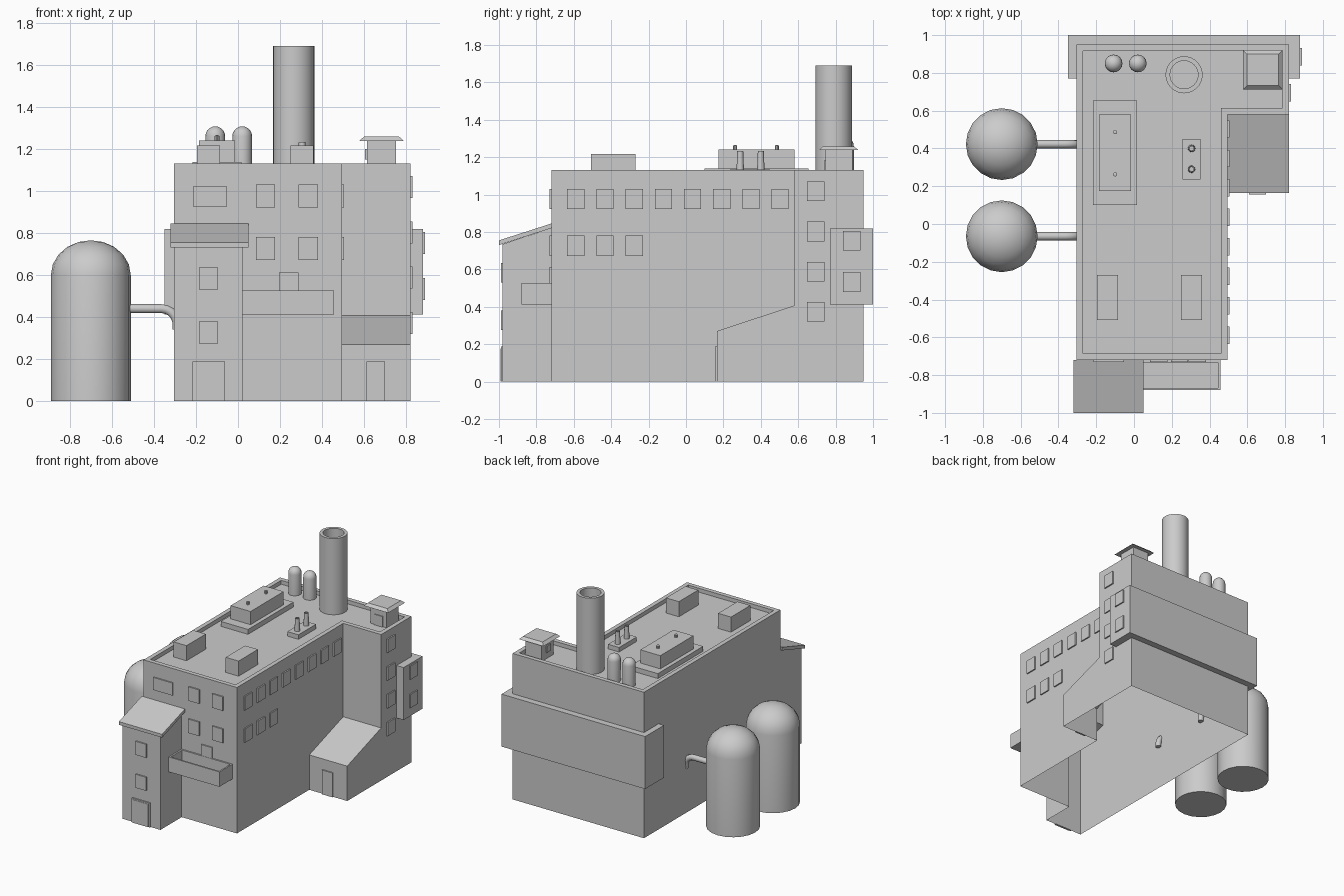
import bpy, bmesh, math
from mathutils import Vector

if "Cube" in bpy.data.objects:
    bpy.data.objects.remove(bpy.data.objects["Cube"])


def finish(name, bm, smooth=False):
    bmesh.ops.recalc_face_normals(bm, faces=bm.faces)
    me = bpy.data.meshes.new(name)
    bm.to_mesh(me)
    bm.free()
    ob = bpy.data.objects.new(name, me)
    bpy.context.collection.objects.link(ob)
    if smooth:
        bpy.ops.object.select_all(action='DESELECT')
        bpy.context.view_layer.objects.active = ob
        ob.select_set(True)
        bpy.ops.object.shade_smooth_by_angle(angle=math.radians(35))
    return ob


def prism_bm(pts, axis, a, b):
    """Extrude a polygon along z (points are x, y) or x (points are y, z)."""
    bm = bmesh.new()
    put = (lambda p, t: (p[0], p[1], t)) if axis == 'z' else (lambda p, t: (t, p[0], p[1]))
    face = bm.faces.new([bm.verts.new(put(p, a)) for p in pts])
    ext = bmesh.ops.extrude_face_region(bm, geom=[face])
    move = Vector(put((0, 0), b - a))
    for v in ext['geom']:
        if isinstance(v, bmesh.types.BMVert):
            v.co += move
    bmesh.ops.recalc_face_normals(bm, faces=bm.faces)
    return bm


def prism(name, pts, axis, a, b):
    return finish(name, prism_bm(pts, axis, a, b))


def rect(x0, x1, y0, y1):
    return [(x0, y0), (x1, y0), (x1, y1), (x0, y1)]


def box(name, x0, x1, y0, y1, z0, z1):
    return prism(name, rect(x0, x1, y0, y1), 'z', z0, z1)


def tray(name, pts, z0, z1, wall, floor_z):
    """Prism whose top is sunk to leave a rim."""
    bm = prism_bm(pts, 'z', z0, z1)
    bm.faces.ensure_lookup_table()
    top = max(bm.faces, key=lambda f: f.calc_center_median().z)
    bmesh.ops.inset_region(bm, faces=[top], thickness=wall, use_even_offset=True)
    ext = bmesh.ops.extrude_face_region(bm, geom=[top])
    for v in ext['geom']:
        if isinstance(v, bmesh.types.BMVert):
            v.co.z = floor_z
    if top.is_valid:
        bmesh.ops.delete(bm, geom=[top], context='FACES_ONLY')
    return finish(name, bm)


def lathe(name, x, y, profile, n):
    """Revolve (radius, z) points around a vertical axis."""
    bm = bmesh.new()
    rings = []
    for r, z in profile:
        if r == 0:
            rings.append([bm.verts.new((x, y, z))] * n)
        else:
            rings.append([bm.verts.new((x + r * math.cos(2 * math.pi * i / n),
                                        y + r * math.sin(2 * math.pi * i / n), z)) for i in range(n)])
    for a, b in zip(rings, rings[1:]):
        for i in range(n):
            j = (i + 1) % n
            quad = list(dict.fromkeys((a[i], a[j], b[j], b[i])))
            bm.faces.new(quad)
    return finish(name, bm, True)


def dome_tank(name, x, y, r, z0, shoulder, top, n):
    arc = [(r * math.cos(k * math.pi / 10), shoulder + (top - shoulder) * math.sin(k * math.pi / 10))
           for k in range(5)]
    lathe(name, x, y, [(0, z0), (r, z0)] + arc + [(0, top)], n)


P = 0.01  # how far windows and doors stand proud


def front_panel(name, x0, x1, z0, z1, y):
    box(name, x0, x1, y - P, y + 0.004, z0, z1)


def side_panel(name, y0, y1, z0, z1, x):
    box(name, x - 0.004, x + P, y0, y1, z0, z1)


# Building shell: L-shaped block with parapet, joined to stair tower and annex, open below
outline = [(-0.305, -0.72), (0.495, -0.72), (0.495, 0.58), (0.82, 0.58), (0.82, 0.95), (-0.305, 0.95)]
body = tray("main_building", outline, 0, 1.13, 0.034, 1.10)
tower = prism("stair_tower", [(-0.98, 0), (-0.6, 0), (-0.6, 0.82), (-0.72, 0.82), (-0.98, 0.735)],
              'x', -0.305, 0.022)
annex = prism("annex", [(0.165, 0), (0.7, 0), (0.7, 0.407), (0.58, 0.407), (0.165, 0.27)],
              'x', 0.40, 0.82)
bpy.context.view_layer.objects.active = body
for part in (tower, annex):
    m = body.modifiers.new("join", 'BOOLEAN')
    m.operation, m.solver, m.object = 'UNION', 'EXACT', part
    bpy.ops.object.modifier_apply(modifier=m.name)
    bpy.data.objects.remove(part)
bm = bmesh.new()
bm.from_mesh(body.data)
floor = [f for f in bm.faces if max(v.co.z for v in f.verts) < 0.001]
bmesh.ops.delete(bm, geom=floor, context='FACES')
bm.to_mesh(body.data)
bm.free()

# Tower roof, rear wraparound storey, balcony
prism("tower_roof", [(-1.0, 0.73), (-0.72, 0.82), (-0.72, 0.845), (-1.0, 0.755)], 'x', -0.32, 0.05)
box("rear_bay", -0.35, 0.88, 0.77, 1.0, 0.412, 0.818)
tray("balcony", rect(0.022, 0.457, -0.88, -0.72), 0.412, 0.527, 0.012, 0.425)

# Front windows and doors
for z in (0.922, 0.672):
    for x in (0.085, 0.288):
        front_panel("front_window", x, x + 0.092, z, z + 0.108, -0.72)
front_panel("wide_window", -0.215, -0.052, 0.925, 1.022, -0.72)
front_panel("balcony_door", 0.195, 0.287, 0.42, 0.612, -0.72)
for z in (0.275, 0.53):
    front_panel("tower_window", -0.185, -0.095, z, z + 0.105, -0.98)
front_panel("tower_door_frame", -0.217, -0.062, 0, 0.188, -0.98)
front_panel("tower_door", -0.205, -0.075, 0, 0.178, -0.983)
front_panel("annex_door", 0.61, 0.70, 0, 0.188, 0.165)

# Right side windows
for i in range(8):
    y = -0.635 + i * 0.156
    side_panel("side_window", y, y + 0.092, 0.922, 1.03, 0.495)
    if i < 3:
        side_panel("side_window", y, y + 0.092, 0.672, 0.78, 0.495)
for z in (0.965, 0.75, 0.535, 0.32):
    side_panel("wing_window", 0.648, 0.74, z, z + 0.105, 0.82)
for z in (0.70, 0.48):
    side_panel("bay_window", 0.84, 0.932, z, z + 0.105, 0.88)

# Rooftop units
for x in (-0.196, 0.25):
    box("roof_box", x, x + 0.11, -0.507, -0.27, 1.10, 1.217)
box("unit_base", -0.217, 0.016, 0.10, 0.655, 1.10, 1.138)
box("unit", -0.186, -0.015, 0.175, 0.58, 1.13, 1.24)
for y in (0.263, 0.486):
    lathe("unit_peg", -0.10, y, [(0.011, 1.235), (0.011, 1.262), (0, 1.266)], 10)
box("vent_base", 0.258, 0.353, 0.235, 0.45, 1.10, 1.135)
for y in (0.29, 0.40):
    lathe("vent_pipe", 0.305, y, [(0.02, 1.13), (0.016, 1.232), (0.011, 1.232), (0.011, 1.18), (0, 1.18)], 12)
for x in (-0.108, 0.02):
    dome_tank("roof_tank", x, 0.85, 0.047, 1.10, 1.26, 1.307, 16)

# Chimney
lathe("chimney", 0.265, 0.79, [(0.098, 1.10), (0.098, 1.69), (0.074, 1.69), (0.074, 1.5), (0, 1.5)], 32)

# Rooftop hut with tapered roof
box("hut", 0.613, 0.752, 0.745, 0.89, 1.10, 1.24)
front_panel("hut_door", 0.647, 0.72, 1.10, 1.182, 0.748)
side_panel("hut_window", 0.79, 0.84, 1.15, 1.20, 0.607)
bm = prism_bm(rect(0.578, 0.787, 0.713, 0.92), 'z', 1.238, 1.258)
for v in bm.verts:
    if v.co.z > 1.25:
        v.co.x = 0.6825 + (v.co.x - 0.6825) * 0.8
        v.co.y = 0.8165 + (v.co.y - 0.8165) * 0.8
finish("hut_roof", bm)

# Ground tanks with elbow pipes into the wall
for y in (0.423, -0.065):
    dome_tank("storage_tank", -0.70, y, 0.19, 0, 0.60, 0.765, 20)
    path = [(-0.56, 0.44)] + [(-0.365 + 0.075 * math.sin(k * math.pi / 10),
                               0.365 + 0.075 * math.cos(k * math.pi / 10)) for k in range(6)] + [(-0.29, 0.34)]
    cu = bpy.data.curves.new("tank_pipe", 'CURVE')
    cu.dimensions = '3D'
    cu.bevel_depth, cu.bevel_resolution, cu.use_fill_caps = 0.022, 3, True
    sp = cu.splines.new('POLY')
    sp.points.add(len(path) - 1)
    for pt, (x, z) in zip(sp.points, path):
        pt.co = (x, y, z, 1)
    bpy.context.collection.objects.link(bpy.data.objects.new("tank_pipe", cu))
